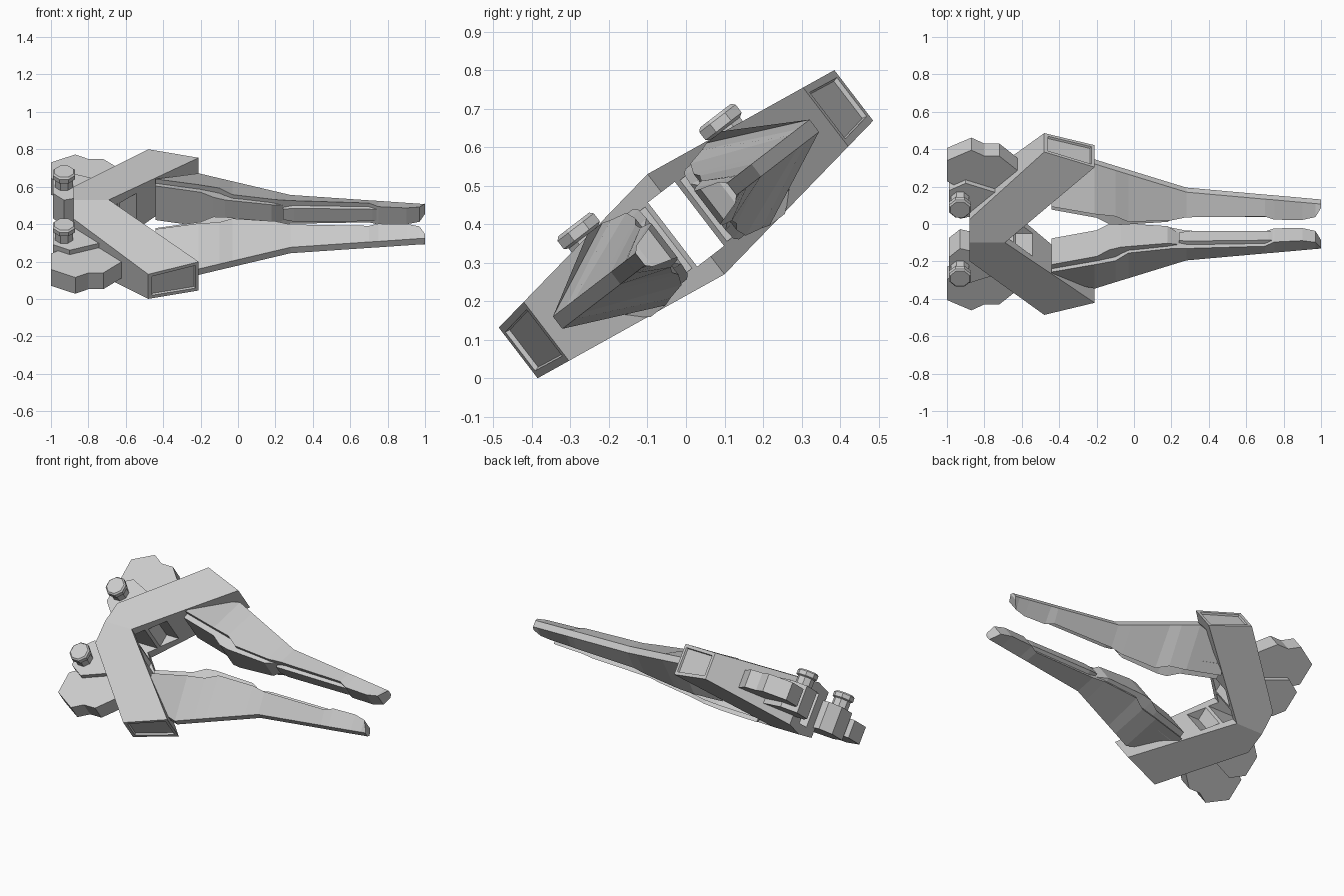
import bpy, bmesh, math
from mathutils import Matrix

if "Cube" in bpy.data.objects:
    bpy.data.objects.remove(bpy.data.objects["Cube"])

# Ship is built flat (x forward, y sideways, z thickness), then rolled about x
ROLL = Matrix.Translation((0, 0, 0.4)) @ Matrix.Rotation(math.radians(37.5), 4, 'X')

grey = bpy.data.materials.new("hull_grey")
grey.diffuse_color = (0.6, 0.6, 0.6, 1)
grey.use_nodes = True
grey.node_tree.nodes["Principled BSDF"].inputs["Base Color"].default_value = grey.diffuse_color


def finish(name, bm, mirror=True):
    bmesh.ops.recalc_face_normals(bm, faces=bm.faces)
    me = bpy.data.meshes.new(name)
    bm.to_mesh(me)
    bm.free()
    me.materials.append(grey)
    ob = bpy.data.objects.new(name, me)
    bpy.context.collection.objects.link(ob)
    ob.matrix_world = ROLL
    if mirror:
        m = ob.modifiers.new("mirror", 'MIRROR')
        m.use_axis = (False, True, False)
    return ob


def loft(rings):
    """Skin a list of equal-length rings and cap both ends."""
    bm = bmesh.new()
    vs = [[bm.verts.new(p) for p in r] for r in rings]
    n = len(vs[0])
    for a, b in zip(vs, vs[1:]):
        for i in range(n):
            j = (i + 1) % n
            bm.faces.new((a[i], a[j], b[j], b[i]))
    bm.faces.new(vs[0])
    bm.faces.new(vs[-1])
    return bm


def prism(plan, lo, hi):
    return loft([[(x, u, lo(u)) for x, u in plan], [(x, u, hi(u)) for x, u in plan]])


def box(name, x0, x1, half_u, half_n):
    plan = [(x0, -half_u), (x1, -half_u), (x1, half_u), (x0, half_u)]
    ob = finish(name, prism(plan, lambda u: -half_n, lambda u: half_n), False)
    ob.hide_render = True
    ob.hide_viewport = True
    return ob


# V-shaped hull, thinner toward its ends, with recessed end panels
thick = lambda u: 0.164 - 0.148 * abs(u)
bm = prism([(-0.69, 0), (-0.21, 0.457), (-0.48, 0.549), (-0.88, 0.14), (-0.88, 0)],
           lambda u: -thick(u), thick)
bmesh.ops.recalc_face_normals(bm, faces=bm.faces)
bm.faces.ensure_lookup_table()
middle = [f for f in bm.faces if all(abs(v.co.y) < 1e-5 for v in f.verts)]
bmesh.ops.delete(bm, geom=middle, context='FACES_ONLY')
end = [f for f in bm.faces if all(v.co.y > 0.4 for v in f.verts)]
bmesh.ops.inset_individual(bm, faces=end, thickness=0.028)
bmesh.ops.inset_individual(bm, faces=end, thickness=0.004, depth=-0.012)
hull = finish("hull", bm)

# Slot through the middle of the hull and shallow recess around it
for cutter in (box("slot_cutter", -1.0, -0.4, 0.044, 0.105),
               box("recess_cutter", -0.63, -0.4, 0.14, 0.1)):
    b = hull.modifiers.new("cut", 'BOOLEAN')
    b.operation = 'DIFFERENCE'
    b.solver = 'EXACT'
    b.object = cutter

# Forward prongs: x, inner u, inner half thickness, outer u
prong = [(-0.44, 0.22, 0.135, 0.36), (-0.21, 0.17, 0.135, 0.42), (-0.1, 0.15, 0.128, 0.377),
         (-0.03, 0.105, 0.118, 0.35), (0.2, 0.095, 0.092, 0.261), (0.28, 0.105, 0.078, 0.23),
         (0.7, 0.1, 0.065, 0.183), (0.75, 0.075, 0.06, 0.178), (0.9, 0.07, 0.055, 0.161),
         (0.97, 0.085, 0.05, 0.153), (1.0, 0.135, 0.035, 0.15)]
finish("prong", loft([[(x, a, n), (x, o, 0.02), (x, o, -0.02), (x, a, -n)]
                      for x, a, n, o in prong]))

# Stepped inner core of each prong: x, inner u, half thickness
core = [(-0.44, 0.185, 0.115), (-0.2, 0.13, 0.115), (-0.13, 0.085, 0.115),
        (-0.07, 0.075, 0.105), (0.18, 0.072, 0.075), (0.24, 0.1, 0.05)]
finish("prong_core", loft([[(x, a, n), (x, a + 0.09, n * 0.8),
                            (x, a + 0.09, -n * 0.8), (x, a, -n)] for x, a, n in core]))

# Lower ledge strip along the front of each prong
finish("prong_ledge", loft([[(x, a, n), (x, a + 0.03, n), (x, a + 0.03, -n), (x, a, -n)]
                            for x, a, n in ((0.24, 0.085, 0.035), (0.3, 0.08, 0.045),
                                            (0.72, 0.078, 0.04), (0.78, 0.085, 0.035))]))

# Rear side pods
pod = [(-0.6, 0.38), (-0.66, 0.44), (-0.72, 0.5), (-0.8, 0.5), (-0.87, 0.54),
       (-1.0, 0.47), (-1.0, 0.33), (-0.88, 0.25), (-0.7, 0.26)]
finish("rear_pod", prism(pod, lambda u: -0.055, lambda u: 0.055))

# Faceted blocks that carry the turrets
mount = [(-0.86, 0.12), (-0.93, 0.1), (-0.99, 0.16), (-0.99, 0.29), (-0.9, 0.34), (-0.72, 0.27)]
finish("turret_mount", prism(mount, lambda u: -0.085, lambda u: 0.085))

# Turrets: octagonal stem with a wider cap
rings = []
for r, n in ((0.052, 0.05), (0.052, 0.135), (0.064, 0.142), (0.064, 0.168), (0.055, 0.177)):
    rings.append([(-0.93 + r * math.cos(math.radians(22.5 + 45 * i)),
                   0.232 + r * math.sin(math.radians(22.5 + 45 * i)), n) for i in range(8)])
finish("turret", loft(rings))
